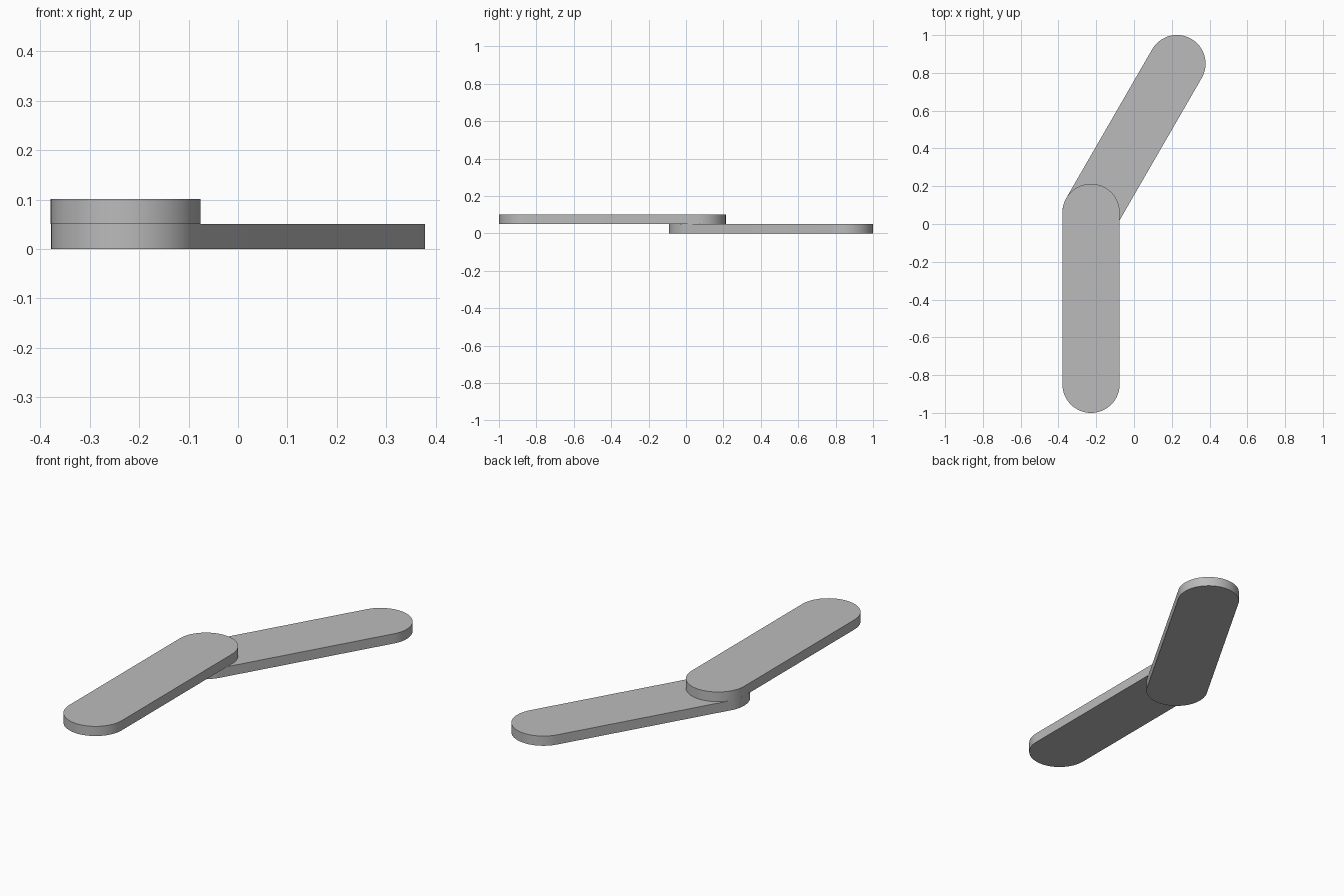
import bpy
import bmesh
from math import sin, cos, pi, radians
from mathutils import Vector

cube = bpy.data.objects.get("Cube")
if cube:
    bpy.data.objects.remove(cube, do_unlink=True)

RADIUS = 0.1516
LENGTH = RADIUS * 6
THICK = RADIUS / 3
SWING = radians(30)
ARC_STEPS = 32

grey = bpy.data.materials.new("plain_grey")
grey.use_nodes = True
colour = (0.5, 0.5, 0.5, 1)
grey.diffuse_color = colour
grey.node_tree.nodes["Principled BSDF"].inputs["Base Color"].default_value = colour


def link(name, start, heading, z):
    """Round-ended flat bar running from start along heading (clockwise from +y)."""
    along = Vector((sin(heading), cos(heading), 0))
    across = Vector((cos(heading), -sin(heading), 0))
    bm = bmesh.new()
    outline = []
    for centre, turn in ((along * LENGTH, 0), (Vector(), pi)):
        for i in range(ARC_STEPS + 1):
            a = turn + pi * i / ARC_STEPS
            offset = across * cos(a) + along * sin(a)
            outline.append(bm.verts.new(centre + offset * RADIUS))
    base = bm.faces.new(outline)
    top = bmesh.ops.extrude_face_region(bm, geom=[base])["geom"]
    bmesh.ops.translate(bm, vec=(0, 0, THICK),
                        verts=[v for v in top if isinstance(v, bmesh.types.BMVert)])
    bmesh.ops.recalc_face_normals(bm, faces=bm.faces)
    mesh = bpy.data.meshes.new(name)
    bm.to_mesh(mesh)
    bm.free()
    mesh.materials.append(grey)
    obj = bpy.data.objects.new(name, mesh)
    obj.location = (start.x, start.y, z)
    bpy.context.collection.objects.link(obj)
    # Smooth rounded ends, crisp rims
    bpy.ops.object.select_all(action="DESELECT")
    obj.select_set(True)
    bpy.context.view_layer.objects.active = obj
    bpy.ops.object.shade_smooth_by_angle(angle=radians(30))


# Both bars share the pivot point, stacked one on the other
pivot = Vector((-LENGTH * sin(SWING) / 2, RADIUS + LENGTH - 1, 0))
link("lower_link", pivot, SWING, 0)
link("upper_link", pivot, pi, THICK)
